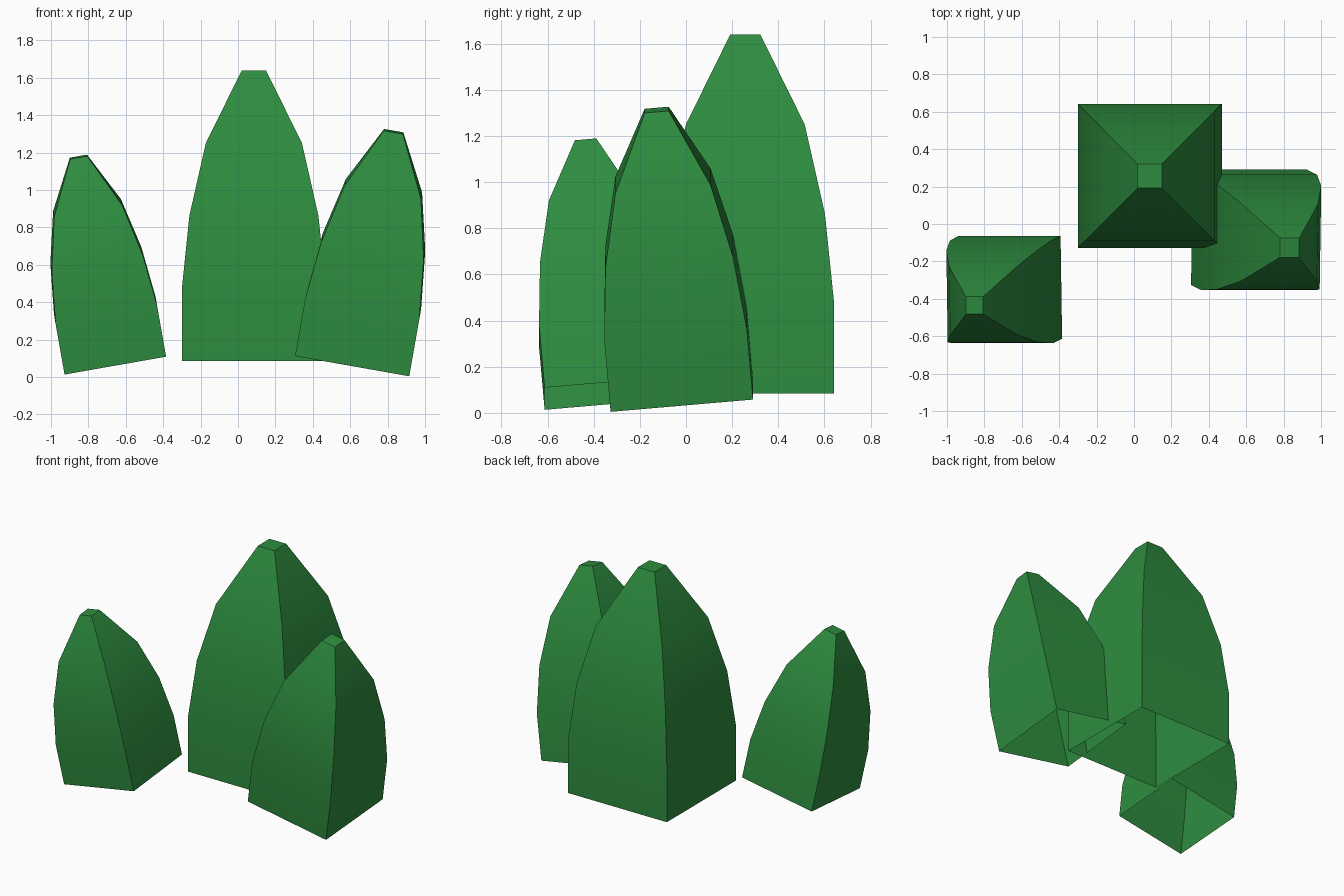
import bpy, bmesh, math

if "Cube" in bpy.data.objects:
    bpy.data.objects.remove(bpy.data.objects["Cube"])

green = bpy.data.materials.new("leaf green")
green.diffuse_color = (0.027, 0.265, 0.05, 1)
green.use_nodes = True
green.node_tree.nodes["Principled BSDF"].inputs["Base Color"].default_value = green.diffuse_color

# Half width and height of each square ring, base to tip
PROFILE = [(0.385, 0.0), (0.385, 0.389), (0.345, 0.778), (0.257, 1.166), (0.065, 1.555)]


def bush(name, loc, scale, tilt=(0, 0)):
    """Tapered square bush, open underneath, flat cap on top."""
    bm = bmesh.new()
    rings = [[bm.verts.new((sx * w, sy * w, z))
              for sx, sy in ((-1, -1), (1, -1), (1, 1), (-1, 1))] for w, z in PROFILE]
    for a, b in zip(rings, rings[1:]):
        for i in range(4):
            j = (i + 1) % 4
            bm.faces.new((a[i], a[j], b[j], b[i]))
    bm.faces.new(rings[-1])
    mesh = bpy.data.meshes.new(name)
    bm.to_mesh(mesh)
    bm.free()
    mesh.materials.append(green)
    ob = bpy.data.objects.new(name, mesh)
    bpy.context.collection.objects.link(ob)
    ob.location = loc
    ob.scale = (scale,) * 3
    ob.rotation_euler = (math.radians(tilt[0]), math.radians(tilt[1]), 0)
    # Soft up the sides, crisp at the corners and cap
    bpy.ops.object.select_all(action='DESELECT')
    bpy.context.view_layer.objects.active = ob
    ob.select_set(True)
    bpy.ops.object.shade_smooth_by_angle(angle=math.radians(30))


# Tall upright bush with a leaning one on each side
bush("tall_bush", (0.085, 0.257, 0.085), 1.0)
bush("right_bush", (0.615, -0.018, 0.085), 0.805, (5, 10))
bush("left_bush", (-0.66, -0.338, 0.085), 0.716, (5, -10))
